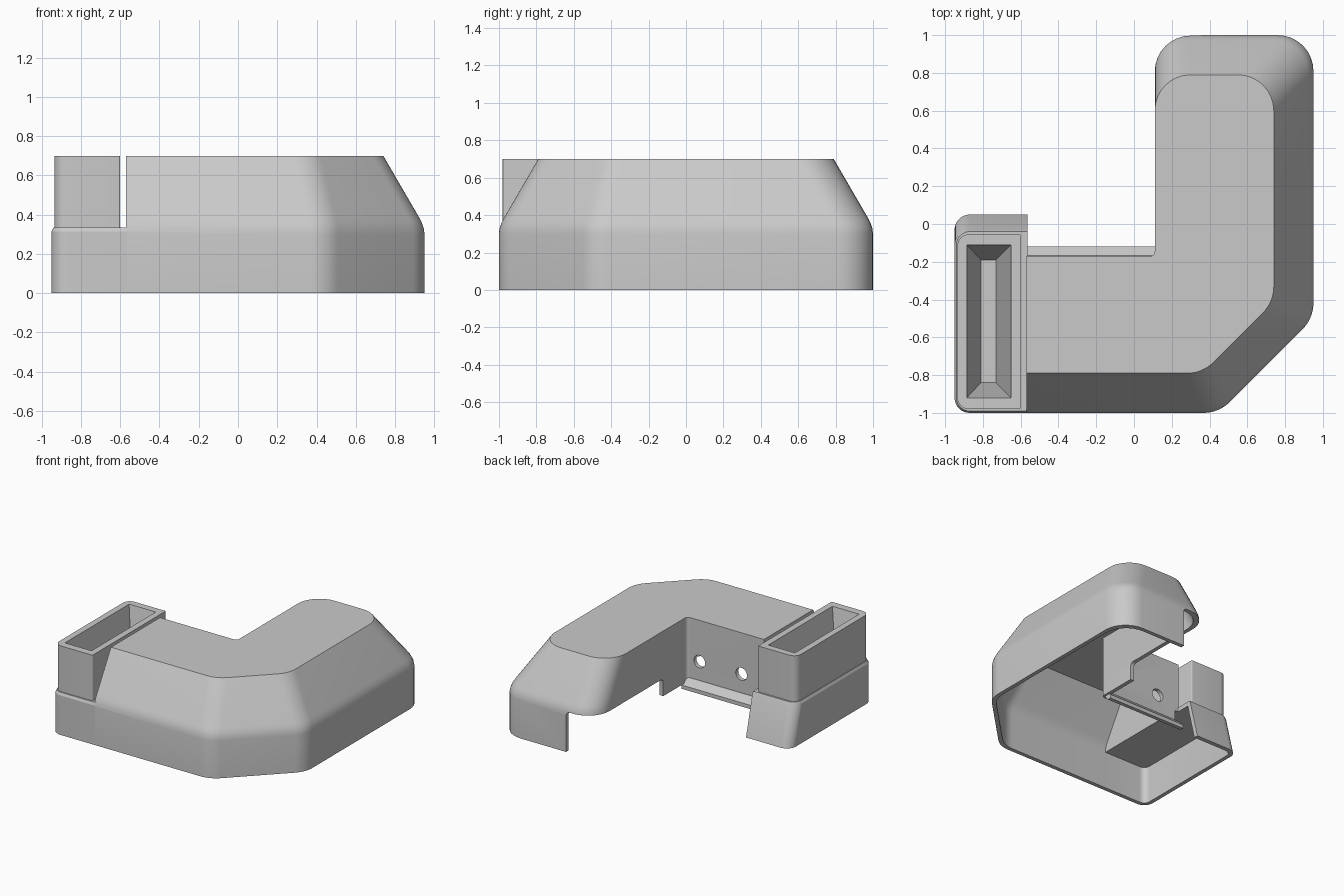
import bpy, bmesh, math
from mathutils import Vector

cube = bpy.data.objects.get("Cube")
if cube:
    bpy.data.objects.remove(cube, do_unlink=True)

GREY = (0.59, 0.59, 0.59, 1)
mat = bpy.data.materials.new("light grey plastic")
mat.use_nodes = True
mat.diffuse_color = GREY
mat.node_tree.nodes["Principled BSDF"].inputs["Base Color"].default_value = GREY


def fillet(corners, steps=8):
    """Round each (x, y, radius) corner of a closed outline."""
    out = []
    n = len(corners)
    for k, (x, y, r) in enumerate(corners):
        p = Vector((x, y, 0))
        if r == 0:
            out.append(p)
            continue
        u = (Vector((*corners[k - 1][:2], 0)) - p).normalized()
        v = (Vector((*corners[(k + 1) % n][:2], 0)) - p).normalized()
        half = u.angle(v) / 2
        centre = p + (u + v).normalized() * r / math.sin(half)
        a = (p + u * r / math.tan(half) - centre).normalized()
        b = (p + v * r / math.tan(half) - centre).normalized()
        out += [centre + a.slerp(b, s / steps) * r for s in range(steps + 1)]
    return out


def loft(name, levels):
    """Closed solid through a stack of (outline, z) levels."""
    bm = bmesh.new()
    rings = [[bm.verts.new((p.x, p.y, z)) for p in pts] for pts, z in levels]
    n = len(rings[0])
    for lo, hi in zip(rings, rings[1:]):
        for k in range(n):
            bm.faces.new((lo[k], lo[(k + 1) % n], hi[(k + 1) % n], hi[k]))
    bm.faces.new(rings[0][::-1])
    bm.faces.new(rings[-1])
    bmesh.ops.recalc_face_normals(bm, faces=bm.faces)
    mesh = bpy.data.meshes.new(name)
    bm.to_mesh(mesh)
    bm.free()
    mesh.materials.append(mat)
    ob = bpy.data.objects.new(name, mesh)
    bpy.context.collection.objects.link(ob)
    return ob


def rect(x0, x1, y0, y1, r=0, r_right=0):
    return fillet([(x0, y0, r), (x1, y0, r_right), (x1, y1, r_right), (x0, y1, r)])


def box(name, x0, x1, y0, y1, z0, z1):
    pts = rect(x0, x1, y0, y1)
    return loft(name, [(pts, z0), (pts, z1)])


def apply(ob, mod):
    bpy.context.view_layer.objects.active = ob
    bpy.ops.object.modifier_apply(modifier=mod.name)


def combine(ob, other, operation):
    mod = ob.modifiers.new("combine", "BOOLEAN")
    mod.operation = operation
    mod.solver = "EXACT"
    mod.object = other
    apply(ob, mod)
    bpy.data.objects.remove(other, do_unlink=True)


def elbow_outline(i, t):
    """L-shaped outline; outer sides move in by i + t, inner sides by t."""
    e = i + t
    diag = 1.45 - math.sqrt(2) * e
    inner = 0.11 + t
    wall = -0.17 - t
    return fillet([(-0.57 + t, e - 1, 0), (diag + e - 1, e - 1, 0.2),
                   (0.95 - e, 0.95 - e - diag, 0.2), (0.95 - e, 1 - e, 0.19),
                   (inner, 1 - e, 0.19), (inner, wall, 0.025), (-0.57 + t, wall, 0)])


# L-shaped cover: upright skirt, soft bend, sloped shoulder
shoulder = [(0, 0.3), (0.004, 0.33), (0.014, 0.36), (0.027, 0.385)]
cover = loft("elbow_cover", [(elbow_outline(i, 0), z)
                             for i, z in [(0, 0)] + shoulder + [(0.21, 0.7)]])

# Skirt around the hopper, its back leaning outward
skirt = loft("hopper_skirt", [
    (rect(-0.95, -0.565, -1, 0.05, 0.08), 0),
    (rect(-0.95, -0.565, -1, -0.03, 0.08), 0.315),
    (rect(-0.94, -0.565, -0.99, -0.04, 0.07), 0.335)])
combine(cover, skirt, "UNION")

# Raised hopper
hopper_pts = rect(-0.935, -0.6, -0.98, -0.055, 0.06, 0.008)
combine(cover, loft("hopper", [(hopper_pts, 0.315), (hopper_pts, 0.7)]), "UNION")

# Hollow underside
T = 0.032
cavity = loft("cavity", [(elbow_outline(i, T), z)
                         for i, z in [(0, -0.1)] + shoulder + [(0.19, 0.668)]])
combine(cover, cavity, "DIFFERENCE")
combine(cover, loft("skirt_cavity", [
    (rect(-0.918, -0.533, T - 1, 0.04, 0.05), -0.1),
    (rect(-0.918, -0.533, T - 1, -0.06, 0.05), 0.3)]), "DIFFERENCE")

# Tapered hopper pocket
mouth = rect(-0.885, -0.65, -0.92, -0.11)
throat = rect(-0.81, -0.73, -0.84, -0.19)
combine(cover, loft("pocket", [(throat, 0.335), (mouth, 0.7), (mouth, 0.8)]), "DIFFERENCE")

# Openings under the inner walls and at the arm end
combine(cover, box("wall_cut", -0.555, 0.16, -0.215, 0.2, -0.1, 0.18), "DIFFERENCE")
arch = box("arm_cut", -0.1, 0.36, 0.13, 1.2, -0.2, 0.32)
bevel = arch.modifiers.new("round", "BEVEL")
bevel.width = 0.03
bevel.segments = 4
apply(arch, bevel)
combine(cover, arch, "DIFFERENCE")

# Two screw holes in the inner wall
for x in (0.0, -0.37):
    bpy.ops.mesh.primitive_cylinder_add(vertices=32, radius=0.05, depth=0.2,
                                        location=(x, -0.18, 0.37),
                                        rotation=(math.pi / 2, 0, 0))
    combine(cover, bpy.context.object, "DIFFERENCE")

# Sloped lip along the foot of the inner wall
lip_levels = []
for y0, y1, z in ((-0.15, -0.12, 0.14), (-0.175, -0.12, 0.17), (-0.2, -0.168, 0.22)):
    lip_levels.append((rect(-0.57, 0.125, y0, y1), z))
lip = loft("inner_lip", lip_levels)

for ob in (cover, lip):
    bpy.ops.object.select_all(action="DESELECT")
    ob.select_set(True)
    bpy.context.view_layer.objects.active = ob
    bpy.ops.object.shade_smooth_by_angle(angle=math.radians(25))
